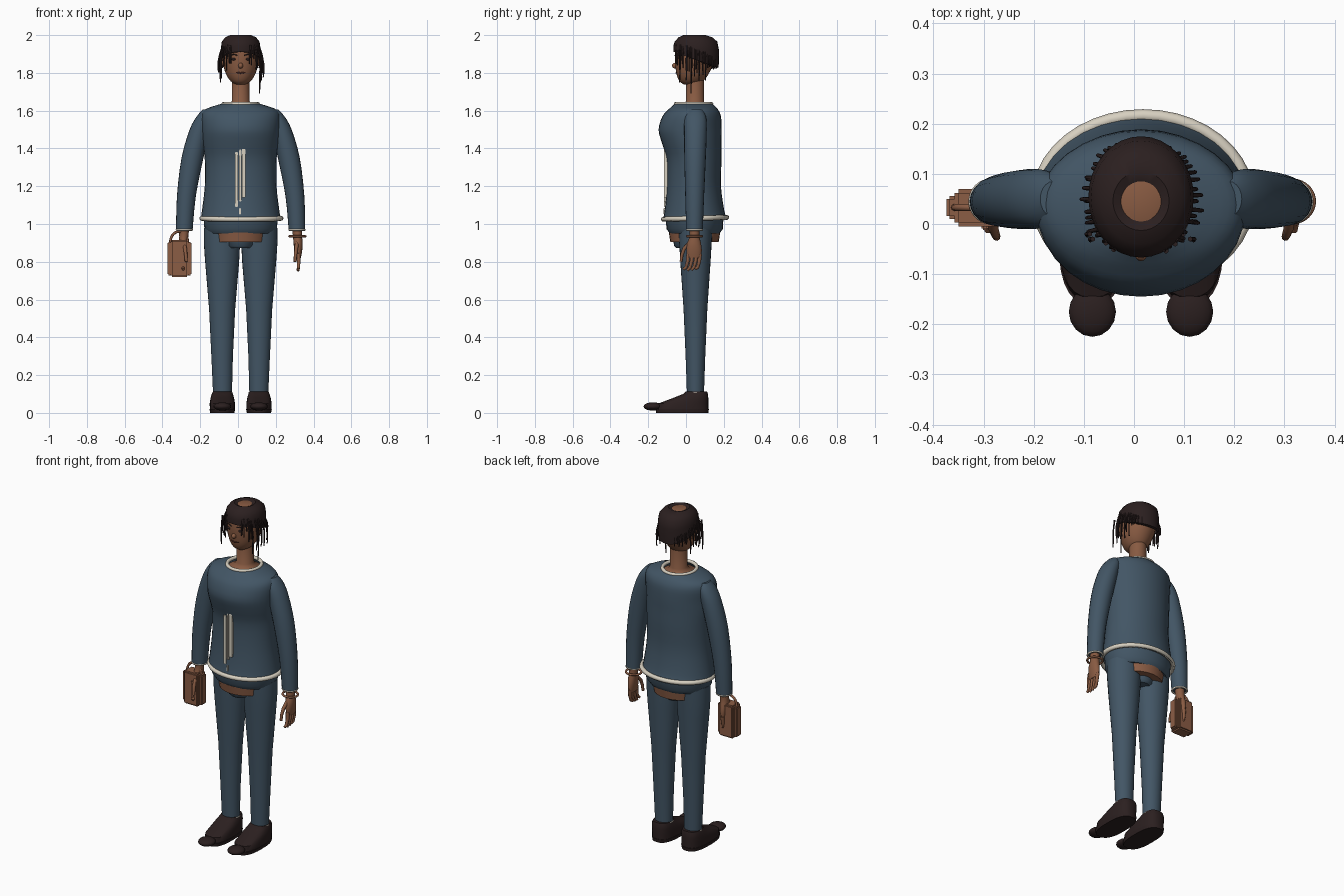
import bpy, bmesh, math, random
from mathutils import Vector

old = bpy.data.objects.get("Cube")
if old:
    bpy.data.objects.remove(old, do_unlink=True)
random.seed(4)
CX = 0.014  # symmetry plane of the figure


def material(name, rgb):
    m = bpy.data.materials.new(name)
    m.use_nodes = True
    m.diffuse_color = (*rgb, 1)
    m.node_tree.nodes["Principled BSDF"].inputs["Base Color"].default_value = (*rgb, 1)
    return m


BLUE = material("slate blue cloth", (0.055, 0.092, 0.13))
SKIN = material("brown skin", (0.25, 0.105, 0.055))
LEATHER = material("tan leather", (0.26, 0.11, 0.06))
DARK = material("dark brown", (0.024, 0.014, 0.014))
CREAM = material("cream trim", (0.68, 0.63, 0.53))
LIPS = material("lip brown", (0.11, 0.035, 0.025))


def finish(ob, mat, angle=40):
    ob.data.materials.append(mat)
    bpy.ops.object.select_all(action='DESELECT')
    ob.select_set(True)
    bpy.context.view_layer.objects.active = ob
    bpy.ops.object.shade_smooth_by_angle(angle=math.radians(angle))
    return ob


def from_bmesh(name, bm, mat, angle=40):
    bmesh.ops.recalc_face_normals(bm, faces=bm.faces)
    me = bpy.data.meshes.new(name)
    bm.to_mesh(me)
    bm.free()
    ob = bpy.data.objects.new(name, me)
    bpy.context.collection.objects.link(ob)
    return finish(ob, mat, angle)


def smooth_rings(rings, steps):
    """Catmull-Rom refinement of a list of rings."""
    out = []
    for i in range(len(rings) - 1):
        four = [rings[max(i - 1, 0)], rings[i], rings[i + 1], rings[min(i + 2, len(rings) - 1)]]
        for s in range(steps):
            t = s / steps
            out.append([b + t / 2 * (c - a + t * (2 * a - 5 * b + 4 * c - d + t * (3 * (b - c) + d - a)))
                        for a, b, c, d in zip(*four)])
    return out + [rings[-1]]


def loft(name, rings, mat, seg=28, power=2, steps=1, tilts=None, caps=True):
    """Skin horizontal rings given as (x, y, z, half width, half depth)."""
    bm = bmesh.new()
    loops = []
    for k, (x, y, z, rx, ry) in enumerate(smooth_rings(rings, steps)):
        loop = []
        for i in range(seg):
            a = 2 * math.pi * i / seg
            c, s = math.cos(a), math.sin(a)
            px = math.copysign(abs(c) ** (2 / power), c)
            py = math.copysign(abs(s) ** (2 / power), s)
            loop.append(bm.verts.new((x + rx * px, y + ry * py, z - (tilts[k] * s if tilts else 0))))
        loops.append(loop)
    for a, b in zip(loops, loops[1:]):
        for i in range(seg):
            j = (i + 1) % seg
            bm.faces.new((a[i], a[j], b[j], b[i]))
    if caps:
        bm.faces.new(loops[0])
        bm.faces.new(loops[-1])
    return from_bmesh(name, bm, mat)


def tube(name, paths, radius, mat, closed=False, taper=1.0):
    """Round cords along one or several point lists."""
    cu = bpy.data.curves.new(name, 'CURVE')
    cu.dimensions = '3D'
    cu.bevel_depth, cu.bevel_resolution, cu.use_fill_caps = radius, 2, True
    for pts in paths:
        sp = cu.splines.new('POLY')
        sp.points.add(len(pts) - 1)
        sp.use_cyclic_u = closed
        for i, p in enumerate(pts):
            sp.points[i].co = (*p, 1)
            sp.points[i].radius = 1 + (taper - 1) * i / (len(pts) - 1)
    ob = bpy.data.objects.new(name, cu)
    bpy.context.collection.objects.link(ob)
    bpy.ops.object.select_all(action='DESELECT')
    ob.select_set(True)
    bpy.context.view_layer.objects.active = ob
    bpy.ops.object.convert(target='MESH')
    return finish(bpy.context.object, mat, 60)


def ring(name, x, y, z, rx, ry, radius, mat, tilt=0):
    pts = [(x + rx * math.cos(a), y + ry * math.sin(a), z + tilt * math.sin(a))
           for a in (math.tau * i / 40 for i in range(40))]
    return tube(name, [pts], radius, mat, closed=True)


def ball(name, loc, size, mat):
    bm = bmesh.new()
    bmesh.ops.create_uvsphere(bm, u_segments=16, v_segments=10, radius=1)
    for v in bm.verts:
        v.co = Vector(loc) + Vector(a * b for a, b in zip(v.co, size))
    return from_bmesh(name, bm, mat, 60)


def box(name, lo, hi, mat, bevel=0.0):
    bm = bmesh.new()
    bmesh.ops.create_cube(bm, size=1)
    for v in bm.verts:
        v.co = [(l + h) / 2 + c * (h - l) for l, h, c in zip(lo, hi, v.co)]
    if bevel:
        bmesh.ops.bevel(bm, geom=bm.edges[:], offset=bevel, segments=2, affect='EDGES')
    return from_bmesh(name, bm, mat)


# Sweater body with collar, hem and front fastening
loft("sweater", [(CX, .048, 1.02, .213, .172), (CX, .045, 1.07, .205, .158), (CX, .042, 1.2, .19, .143),
                 (CX, .043, 1.34, .19, .145), (CX, .03, 1.43, .2, .158), (CX, .022, 1.5, .205, .167),
                 (CX, .03, 1.57, .208, .155), (CX, .038, 1.605, .19, .132), (CX, .04, 1.625, .14, .112),
                 (CX, .04, 1.638, .095, .098)], BLUE, seg=32, steps=3, caps=False)
ring("collar", CX, .04, 1.636, .092, .095, .01, CREAM)
ring("hem", CX + .004, .048, 1.03, .21, .168, .013, CREAM, tilt=.005)
for i, (x, w, lo, hi) in enumerate([(-.008, .008, 1.09, 1.38), (.012, .006, 1.12, 1.42), (.03, .01, 1.14, 1.4)]):
    box(f"fastening_strip_{i}", (x - w, -.116, lo), (x + w, -.085, hi), CREAM, .002)
box("fastening_pull", (.006, -.118, 1.05), (.016, -.1, 1.085), CREAM, .002)

# Trousers seat, bare waist band and crotch panel
loft("trouser_seat", [(CX, .046, .95, .175, .132), (CX, .046, .975, .192, .15), (CX, .046, 1.04, .197, .152)], BLUE)
loft("hip_band", [(CX, .045, .905, .142, .128), (CX, .045, .955, .148, .136)], LEATHER)
loft("crotch_panel", [(CX, .035, .872, .065, .085), (CX, .035, .885, .08, .098), (CX, .035, .93, .085, .105)], BLUE)

for side, s in (("right", -1), ("left", 1)):
    def at(x):
        return CX + s * x

    # Trouser leg and shoe
    loft(f"{side}_trouser_leg", [(at(.096), .05, .1, .05, .045), (at(.098), .05, .3, .057, .052),
                                 (at(.098), .05, .55, .069, .063), (at(.098), .05, .8, .09, .08),
                                 (at(.099), .05, .9, .096, .086), (at(.099), .05, .98, .095, .09)], BLUE)
    ring(f"{side}_ankle_trim", at(.096), .05, .108, .051, .046, .003, CREAM)
    loft(f"{side}_sole", [(at(.097), -.02, 0, .064, .138), (at(.097), -.02, .02, .068, .141)], DARK, power=2.6)
    loft(f"{side}_shoe", [(at(.097), -.018, .02, .066, .136), (at(.097), -.014, .05, .067, .132),
                          (at(.097), .026, .08, .062, .092), (at(.097), .05, .1, .056, .066),
                          (at(.097), .056, .113, .05, .056)], DARK, power=2.6)
    ball(f"{side}_shoe_toe", (at(.097), -.175, .034), (.047, .05, .022), DARK)

    # Sleeve and cuff
    loft(f"{side}_sleeve", [(at(.298), .045, .97, .044, .044), (at(.287), .046, 1.15, .05, .05),
                            (at(.255), .048, 1.35, .058, .057), (at(.216), .05, 1.5, .054, .06),
                            (at(.19), .05, 1.57, .042, .055), (at(.175), .05, 1.605, .026, .035)],
         BLUE, seg=20, steps=3)
    ring(f"{side}_cuff", at(.298), .045, .969, .041, .041, .005, CREAM)

    # Wrist, palm, curled fingers and thumb
    loft(f"{side}_palm", [(at(.305), .043, .82, .014, .036), (at(.305), .043, .86, .021, .041),
                          (at(.304), .043, .9, .024, .036), (at(.301), .045, .935, .024, .026),
                          (at(.299), .045, .98, .027, .027)], SKIN, seg=16, steps=2)
    fingers = [[(at(.305), y, .84), (at(.307), y - .004, .8), (at(.306), y - .012, .77),
                (at(.304), y - .026, .752 + abs(y - .04) * .3)] for y in (.012, .033, .054, .074)]
    tube(f"{side}_fingers", fingers, .011, SKIN, taper=.7)
    tube(f"{side}_thumb", [[(at(.298), .02, .9), (at(.294), -.01, .87), (at(.29), -.022, .835),
                            (at(.288), -.026, .8)]], .011, SKIN, taper=.7)

    # Eye, brow and ear
    ball(f"{side}_eye", (at(.037), -.05, 1.873), (.013, .007, .007), DARK)
    tube(f"{side}_brow", [[(at(.018), -.058, 1.892), (at(.037), -.054, 1.899), (at(.056), -.042, 1.892)]], .003, DARK)
    ball(f"{side}_ear", (at(.094), .05, 1.86), (.008, .016, .025), SKIN)

ring("bracelet", CX + .3, .045, .935, .043, .04, .006, LEATHER)

# Handbag carried on the right side
box("bag_body", (-.358, -.005, .72), (-.262, .07, .915), LEATHER, .008)
box("bag_gusset", (-.374, .01, .728), (-.246, .056, .905), LEATHER, .006)
box("bag_clasp", (-.304, -.012, .77), (-.29, 0, .87), LEATHER, .003)
handle = [(-.312 + .046 * math.cos(a), .033, .905 + .055 * math.sin(a)) for a in (math.pi * i / 14 for i in range(15))]
tube("bag_handle", [handle], .007, LEATHER)

# Neck and head
loft("neck", [(CX, .04, 1.615, .095, .095), (CX, .045, 1.63, .06, .06), (CX, .047, 1.65, .047, .048),
              (CX, .048, 1.8, .046, .048)], SKIN)
loft("head", [(CX, .025, 1.738, .025, .035), (CX, .028, 1.755, .052, .062), (CX, .034, 1.79, .076, .083),
              (CX, .042, 1.84, .092, .099), (CX, .045, 1.89, .097, .104), (CX, .047, 1.94, .088, .1),
              (CX, .046, 1.975, .066, .076), (CX, .045, 1.992, .043, .045)], SKIN, steps=3)
ball("nose", (CX, -.058, 1.838), (.013, .016, .015), SKIN)
tube("mouth", [[(CX - .024, -.046, 1.803), (CX, -.053, 1.799), (CX + .024, -.046, 1.803)]], .004, LIPS)

# Hair cap, open at the crown and longer at the back
loft("hair_cap", [(CX, .05, 1.868, .096, .108), (CX, .053, 1.87, .104, .12), (CX, .054, 1.93, .105, .121),
                  (CX, .053, 1.965, .1, .113), (CX, .05, 1.988, .082, .09), (CX, .046, 2.0, .056, .059),
                  (CX, .045, 1.993, .04, .04)], DARK, seg=32, tilts=[.042, .042, .012, 0, 0, 0, 0], caps=False)

# Loose locks around the sides and back
locks = []
for i in range(44):
    a = math.radians(-62 + 304 * i / 43 + random.uniform(-3, 3))
    c, s = math.cos(a), math.sin(a)
    out = random.uniform(.1, .3) * abs(c)
    drop = (.06 + .085 * abs(c) * random.uniform(.4, 1)) * (.6 if s > .5 else 1)
    top = 1.905 - .03 * s
    locks.append([(CX + .1 * c * (1 + out * f), .052 + .114 * s * (1 + .3 * out * f), top - drop * g)
                  for f, g in ((0, -.2), (.6, .1), (1, .45), (1.05, .8), (.9, 1))])
for x, y, z in ((-.088, -.02, 1.75), (-.082, -.03, 1.77), (.112, -.03, 1.75), (.115, .005, 1.76), (.108, .03, 1.69)):
    locks.append([(x, y, 1.92), (x * 1.08, y, 1.85), (x * 1.06, y - .004, z)])
tube("hair_locks", locks, .0048, DARK, taper=.6)
fringe = [[(CX + x, .05 - .118 * math.sqrt(1 - (x / .105) ** 2), 1.92),
           (CX + x * 1.03, .052 - .116 * math.sqrt(1 - (x / .105) ** 2), 1.895 - abs(x) * .3)]
          for x in (-.085, -.07, -.054, .05, .068, .084)]
tube("hair_fringe", fringe, .005, DARK, taper=.6)
